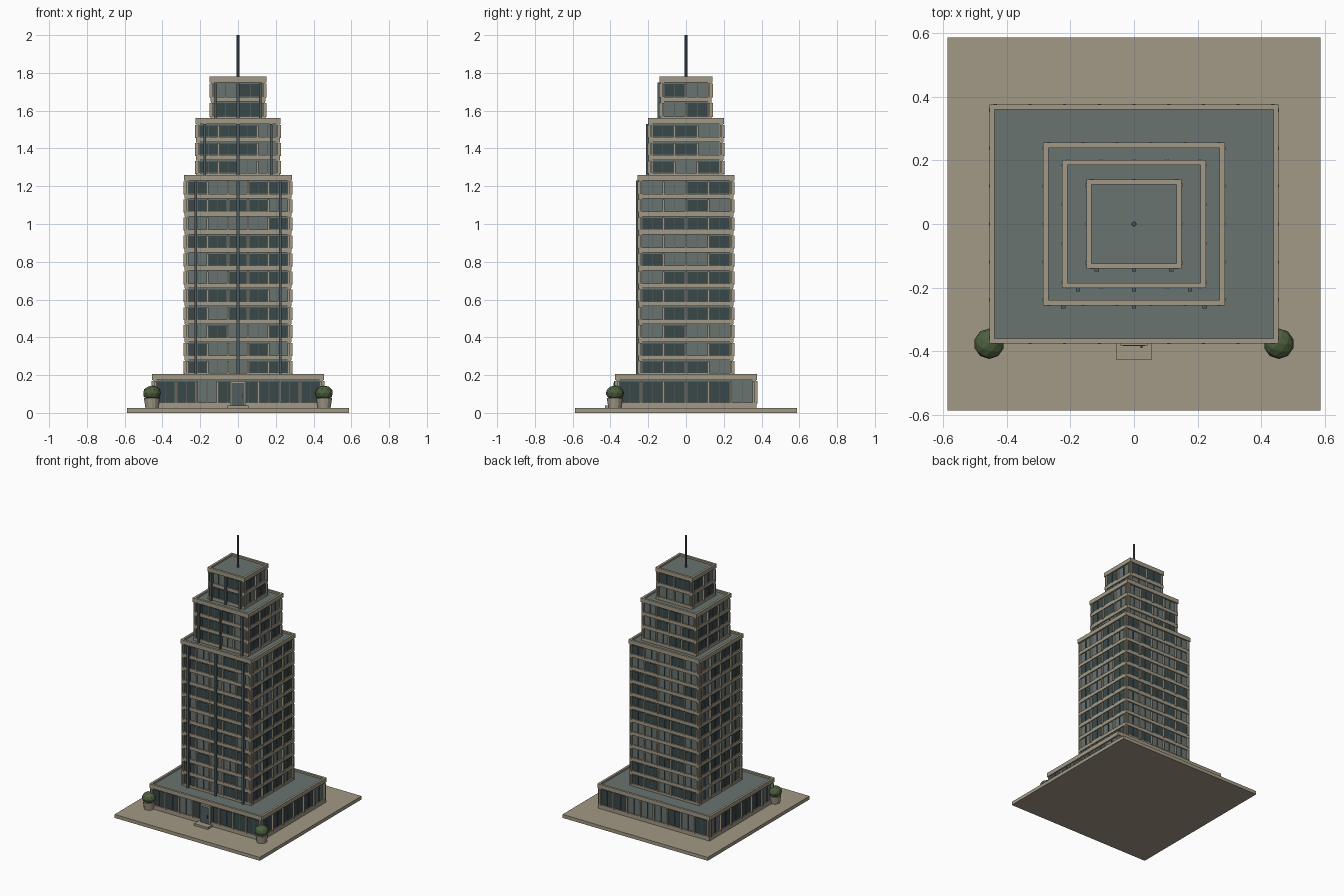
import bpy, bmesh, math, random
from mathutils import Matrix, Vector

if "Cube" in bpy.data.objects:
    bpy.data.objects.remove(bpy.data.objects["Cube"])

random.seed(7)

def material(name, rgb):
    m = bpy.data.materials.new(name)
    m.diffuse_color = (*rgb, 1)
    m.use_nodes = True
    m.node_tree.nodes["Principled BSDF"].inputs["Base Color"].default_value = m.diffuse_color
    return m

STONE = material("beige stone", (0.36, 0.32, 0.24))
PANEL = material("grey teal panel", (0.14, 0.172, 0.163))
GLASS = material("dark glass", (0.042, 0.065, 0.066))
STEEL = material("dark steel", (0.085, 0.11, 0.112))
LEAF = material("leaf green", (0.075, 0.115, 0.05))

def finish(name, bm, mat):
    me = bpy.data.meshes.new(name)
    bm.to_mesh(me)
    bm.free()
    me.materials.append(mat)
    ob = bpy.data.objects.new(name, me)
    bpy.context.collection.objects.link(ob)
    return ob

def boxes(name, items, mat):
    """One object from many boxes: (x0, x1, y0, y1, z0, z1[, turn])."""
    bm = bmesh.new()
    for it in items:
        x0, x1, y0, y1, z0, z1 = it[:6]
        m = Matrix.Translation(((x0+x1)/2, (y0+y1)/2, (z0+z1)/2)) @ \
            Matrix.Diagonal((x1-x0, y1-y0, z1-z0, 1))
        if len(it) > 6:
            m = Matrix.Rotation(it[6], 4, 'Z') @ m
        bmesh.ops.create_cube(bm, size=1, matrix=m)
    return finish(name, bm, mat)

def cylinder(name, x, y, z0, z1, r0, r1, n, mat):
    bm = bmesh.new()
    bmesh.ops.create_cone(bm, cap_ends=True, segments=n, radius1=r0, radius2=r1,
                          depth=z1-z0, matrix=Matrix.Translation((x, y, (z0+z1)/2)))
    return finish(name, bm, mat)

def tier(name, hx, hy, z0, z1, floors, band, fins=True):
    """One stepped block: core, floor bands, mullions, windows, parapet."""
    para = 0.03
    top = z1 - para
    pitch = (top - z0) / floors
    ins = 0.012                       # wall plane set back from the parapet
    boxes(name + "_core", [(-hx+ins, hx-ins, -hy+ins, hy-ins, z0, z1-0.012)], PANEL)
    # parapet ring
    t = 0.016
    boxes(name + "_parapet", [(-hx, hx, -hy, -hy+t, top, z1), (-hx, hx, hy-t, hy, top, z1),
                              (-hx, -hx+t, -hy+t, hy-t, top, z1),
                              (hx-t, hx, -hy+t, hy-t, top, z1)], STONE)
    # corner columns
    c = 0.024
    boxes(name + "_corners", [(min(a, b), max(a, b), min(d, e), max(d, e), z0, top)
                              for sx in (-1, 1) for sy in (-1, 1)
                              for a, b in [(sx*(hx-0.006), sx*(hx-c))]
                              for d, e in [(sy*(hy-0.006), sy*(hy-c))]], STONE)
    bands, mullions, panes, bars = [], [], [], []
    for k in range(floors):
        zb = z0 + k*pitch
        bands.append((-hx+0.004, hx-0.004, -hy+0.004, hy-0.004, zb, zb+band))
        w0, w1 = zb + band, zb + pitch
        for side in range(4):
            half, dist = (hx, hy) if side % 2 == 0 else (hy, hx)
            turn = side*math.pi/2
            n = round(half*2/0.12)
            edge = half - 0.018
            bay = 2*edge/n
            wall = -dist + ins
            for i in range(n+1):
                x = -edge + i*bay
                mullions.append((x-0.005, x+0.005, -dist-0.002, wall, w0-0.004, w1-0.006, turn))
            for i in range(n):
                x = -edge + (i+0.5)*bay
                bars.append((x-0.002, x+0.002, wall-0.006, wall, w0, w1-0.006, turn))
                if random.random() < 0.55:
                    panes.append((x-bay/2+0.008, x+bay/2-0.008, wall-0.003, wall+0.002,
                                  w0+0.002, w1-0.008, turn))
    boxes(name + "_floor_bands", bands, STONE)
    boxes(name + "_mullions", mullions, STONE)
    boxes(name + "_window_panes", panes, GLASS)
    boxes(name + "_window_bars", bars, STEEL)
    # upright fins on the front only
    if fins:
        boxes(name + "_front_fins", [(x-0.007, x+0.007, -hy-0.01, -hy+ins, z0, top)
                                     for x in (-0.78*hx, 0, 0.78*hx)], STEEL)

# paved plot
boxes("paved_plot", [(-0.588, 0.588, -0.588, 0.588, 0, 0.025)], STONE)

# stepped tower
tier("podium", 0.455, 0.376, 0.025, 0.205, 1, 0.03, fins=False)
tier("main_tower", 0.286, 0.256, 0.185, 1.26, 11, 0.025)
tier("upper_tower", 0.226, 0.202, 1.245, 1.56, 3, 0.025)
tier("crown", 0.15, 0.14, 1.545, 1.78, 2, 0.025)

# roof mast
cylinder("mast", 0, 0, 1.76, 2.0, 0.008, 0.007, 10, STEEL)

# entrance
boxes("entrance_step", [(-0.055, 0.055, -0.428, -0.37, 0.025, 0.04)], STONE)
boxes("door_frame", [(-0.042, -0.034, -0.382, -0.36, 0.04, 0.165),
                     (0.034, 0.042, -0.382, -0.36, 0.04, 0.165),
                     (-0.042, 0.042, -0.382, -0.36, 0.158, 0.168)], STONE)
boxes("door", [(-0.034, 0.034, -0.384, -0.36, 0.04, 0.158)], STEEL)
boxes("door_handle", [(0.02, 0.026, -0.391, -0.382, 0.08, 0.105)], GLASS)

# planters at the front corners
for side, x in (("left", -0.456), ("right", 0.456)):
    cylinder(side + "_planter", x, -0.377, 0.025, 0.078, 0.034, 0.042, 12, STONE)
    bm = bmesh.new()
    bmesh.ops.create_icosphere(bm, subdivisions=2, radius=0.048,
                               matrix=Matrix.Translation((x, -0.377, 0.105)) @
                               Matrix.Diagonal((1, 1, 0.82, 1)))
    finish(side + "_shrub", bm, LEAF)
